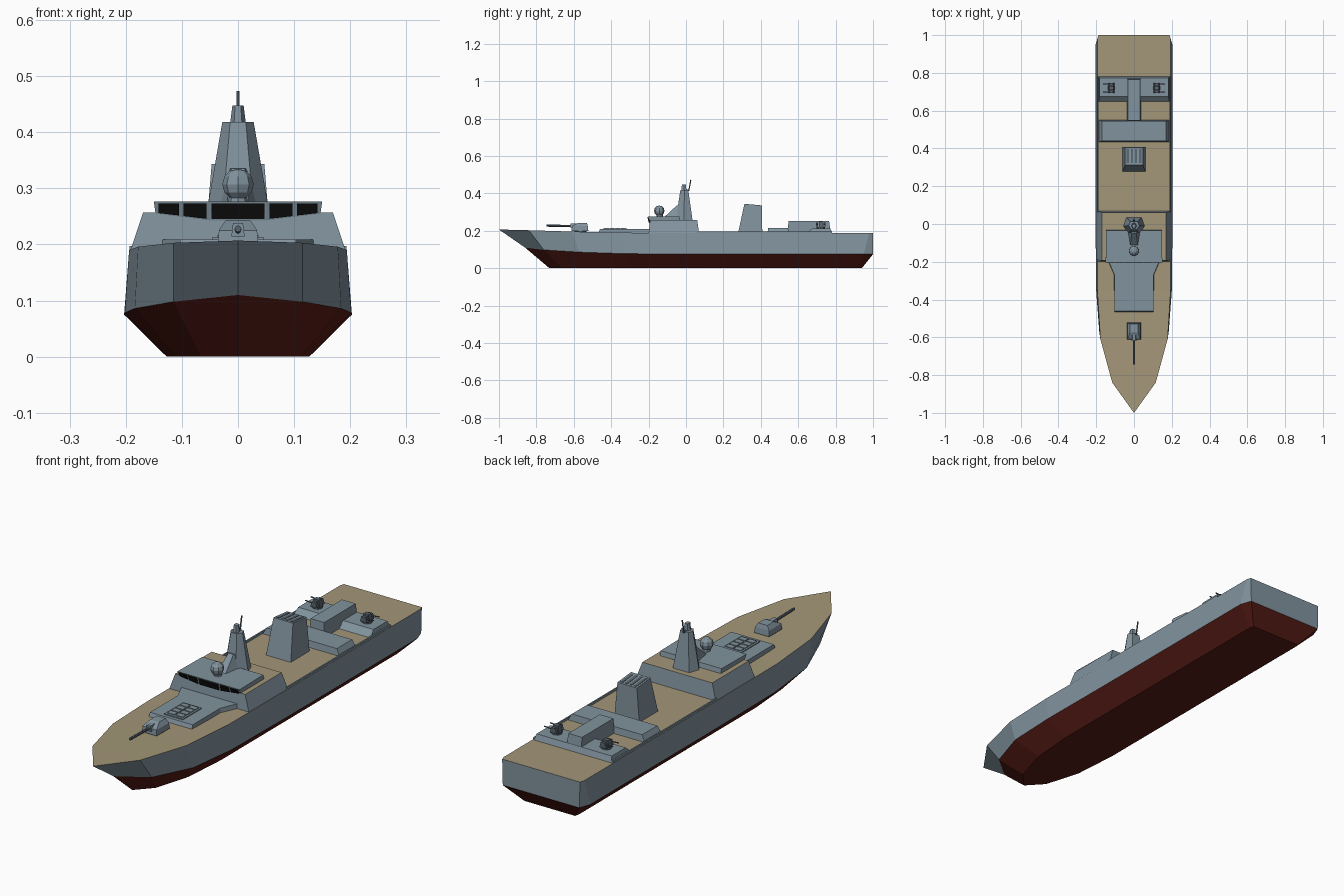
import bpy, bmesh, math
from mathutils import Vector

if "Cube" in bpy.data.objects:
    bpy.data.objects.remove(bpy.data.objects["Cube"])


def material(name, rgb):
    m = bpy.data.materials.new(name)
    m.diffuse_color = (*rgb, 1)
    m.use_nodes = True
    m.node_tree.nodes["Principled BSDF"].inputs["Base Color"].default_value = m.diffuse_color
    return m


GREY = material("blue_grey", (0.22, 0.29, 0.34))
DARK = material("dark_grey", (0.10, 0.13, 0.155))
RED = material("hull_red", (0.10, 0.012, 0.008))
TAN = material("deck_tan", (0.37, 0.31, 0.19))
BLACK = material("glass_black", (0.004, 0.004, 0.004))


def finish(name, bm, mats):
    bmesh.ops.remove_doubles(bm, verts=bm.verts, dist=1e-5)
    bmesh.ops.recalc_face_normals(bm, faces=bm.faces)
    me = bpy.data.meshes.new(name)
    bm.to_mesh(me)
    bm.free()
    for m in mats:
        me.materials.append(m)
    ob = bpy.data.objects.new(name, me)
    bpy.context.collection.objects.link(ob)
    return ob


def loft(name, bottom, top, mat=GREY, cap=None):
    """Solid between two matching 3D outlines; cap colours the top face."""
    bm = bmesh.new()
    a = [bm.verts.new(p) for p in bottom]
    b = [bm.verts.new(p) for p in top]
    n = len(a)
    for i in range(n):
        j = (i + 1) % n
        bm.faces.new((a[i], a[j], b[j], b[i]))
    bm.faces.new(a[::-1])
    f = bm.faces.new(b)
    f.material_index = 1 if cap else 0
    return finish(name, bm, [mat, cap] if cap else [mat])


def block(name, x, y, z, tx=None, ty=None, mat=GREY, cap=None, cx=0):
    """Tapered box: half-width x, y range, z range, with top half-width tx and range ty."""
    tx, ty = x if tx is None else tx, ty or y
    rect = lambda w, r, h: [(cx - w, r[0], h), (cx + w, r[0], h), (cx + w, r[1], h), (cx - w, r[1], h)]
    return loft(name, rect(x, y, z[0]), rect(tx, ty, z[1]), mat, cap)


def rod(name, p, q, r, r2=None, sides=8, mat=DARK):
    p, q = Vector(p), Vector(q)
    d = q - p
    bm = bmesh.new()
    bmesh.ops.create_cone(bm, cap_ends=True, segments=sides, radius1=r,
                          radius2=r if r2 is None else r2, depth=d.length)
    bm.transform(d.to_track_quat('Z', 'Y').to_matrix().to_4x4())
    bmesh.ops.translate(bm, vec=(p + q) / 2, verts=bm.verts)
    return finish(name, bm, [mat])


# Hull: three long edges (deck, chine, keel), mirrored across x
deck = [(0, -1, .207), (.115, -.84, .203), (.178, -.61, .196), (.194, -.35, .190),
        (.194, .07, .188), (.194, .98, .188), (.188, 1, .188)]
chine = [(0, -.86, .11), (.115, -.76, .098), (.184, -.57, .086), (.202, -.33, .078),
         (.203, .07, .075), (.203, .95, .075), (.185, 1, .075)]
keel = [(0, -.73, 0), (.065, -.66, 0), (.112, -.50, 0), (.127, -.30, 0),
        (.127, .07, 0), (.127, .92, 0), (.122, .94, 0)]
flip = lambda row: [(-x, y, z) for x, y, z in row]
rows = [flip(deck), flip(chine), flip(keel), keel, chine, deck, flip(deck)]
row_mats = [0, 1, 1, 1, 0, 2]
bm = bmesh.new()
grid = [[bm.verts.new(p) for p in row] for row in rows]
for k, mi in enumerate(row_mats):
    for i in range(len(deck) - 1):
        f = bm.faces.new((grid[k][i], grid[k][i + 1], grid[k + 1][i + 1], grid[k + 1][i]))
        f.material_index = mi
end = [g[-1] for g in grid]
bm.faces.new((end[0], end[1], end[4], end[5]))
bm.faces.new((end[1], end[2], end[3], end[4])).material_index = 1
finish("hull", bm, [GREY, RED, TAN])

# Low bulwarks along the midship deck
for s in (-1, 1):
    block("bulwark", .003, (.06, .78), (.186, .197), mat=GREY, cx=s * .19)

# Forward deckhouse, flaring out to meet the bridge
plan = [(-.105, -.47), (.105, -.47), (.105, -.27), (.14, -.19), (-.14, -.19), (-.105, -.27)]
loft("forward_deckhouse", [(x, y, .185) for x, y in plan],
     [(x * .98, max(y, -.46), .209) for x, y in plan])
block("launcher_base", .045, (-.445, -.315), (.205, .213))
for i in range(2):
    for j in range(4):
        y = -.435 + j * .029
        block("launcher_hatch", .017, (y, y + .024), (.212, .216), cx=-.02 + .04 * i)

# Bridge block and wheelhouse with a V-shaped lower window edge
block("bridge_block", .193, (-.2, .07), (.186, .257), .169, (-.192, .06), cap=TAN)
low = [(-.147, -.194, .255), (-.05, -.196, .243), (.05, -.196, .243), (.147, -.194, .255)]
high = [(x, -.204, .277) for x in (-.15, -.05, .05, .15)]
loft("wheelhouse", low + [(.147, -.03, .255), (-.147, -.03, .255)],
     high + [(.147, -.035, .277), (-.147, -.035, .277)])


def edge_z(x):
    return .243 + max(0, abs(x) - .05) * .12


for x0, x1 in ((-.142, -.105), (-.097, -.056), (-.047, .047), (.056, .097), (.105, .142)):
    front = [(x0, -.199, edge_z(x0) + .002), (x1, -.199, edge_z(x1) + .002),
             (x1, -.206, .273), (x0, -.206, .273)]
    loft("bridge_window", front, [(x, y + .008, z) for x, y, z in front], BLACK)

# Mast: faceted trunk, forward bracket, top box and aerials
hexa = lambda w, y0, y1, z: [(-w * .5, y0, z), (w * .5, y0, z), (w, (y0 + y1) / 2, z),
                             (w * .7, y1, z), (-w * .7, y1, z), (-w, (y0 + y1) / 2, z)]
loft("mast_trunk", hexa(.056, -.055, .035, .256), hexa(.028, -.03, .012, .418))
loft("mast_bracket", [(-.02, -.12, .27), (.02, -.12, .27), (.035, -.03, .27), (-.035, -.03, .27)],
     [(-.012, -.05, .335), (.012, -.05, .335), (.02, -.025, .335), (-.02, -.025, .335)])
loft("mast_head", hexa(.014, -.025, .002, .416), hexa(.01, -.022, 0, .448))
rod("mast_aerial", (0, .015, .415), (0, .026, .473), .003, sides=6)
block("aerial_arm", .004, (-.01, .02), (.414, .42), mat=DARK)

# Radar dome on its pedestal
rod("radar_pedestal", (0, -.14, .275), (0, -.14, .295), .018, .014, mat=GREY)
bm = bmesh.new()
bmesh.ops.create_uvsphere(bm, u_segments=8, v_segments=6, radius=.028)
bmesh.ops.translate(bm, vec=(0, -.143, .307), verts=bm.verts)
finish("radar_dome", bm, [GREY])

# Main gun
rod("gun_ring", (0, -.565, .19), (0, -.565, .205), .032, sides=10)
block("gun_turret", .036, (-.612, -.522), (.2, .225), .034, (-.61, -.525))
block("gun_turret_roof", .034, (-.61, -.525), (.225, .243), .022, (-.575, -.53))
block("gun_mantlet", .012, (-.618, -.58), (.214, .238), .009)
rod("gun_barrel", (0, -.6, .225), (0, -.745, .228), .006)

# Funnel with a sloping top and exhaust slats
loft("funnel", [(-.06, .278, .185), (.06, .278, .185), (.06, .408, .185), (-.06, .408, .185)],
     [(-.047, .312, .343), (.047, .312, .343), (.047, .406, .334), (-.047, .406, .334)])
for i in range(4):
    x = -.033 + i * .022
    s = [(x - .006, .322, .339), (x + .006, .322, .339), (x + .006, .398, .332), (x - .006, .398, .332)]
    loft("funnel_vent", s, [(a, b, c + .0045) for a, b, c in s], DARK)

# Aft superstructure
block("midship_house", .186, (.435, .55), (.186, .216), .17, (.44, .545))
block("aft_house", .187, (.645, .782), (.186, .213), .182, (.675, .772))
block("hangar", .036, (.543, .775), (.186, .252), .033, (.548, .765))

# Twin secondary guns pointing outboard
for s in (-1, 1):
    cx = s * .12
    rod("side_gun_ring", (cx, .72, .21), (cx, .72, .22), .022)
    block("side_gun_body", .018, (.71, .73), (.218, .25), .012, mat=DARK, cx=cx)
    for y in (.7, .74):
        block("side_gun_cheek", .016, (y - .006, y + .006), (.222, .244), .01, mat=DARK, cx=cx)
        rod("side_gun_barrel", (cx, y, .235), (cx + s * .045, y, .238), .003, sides=6)
